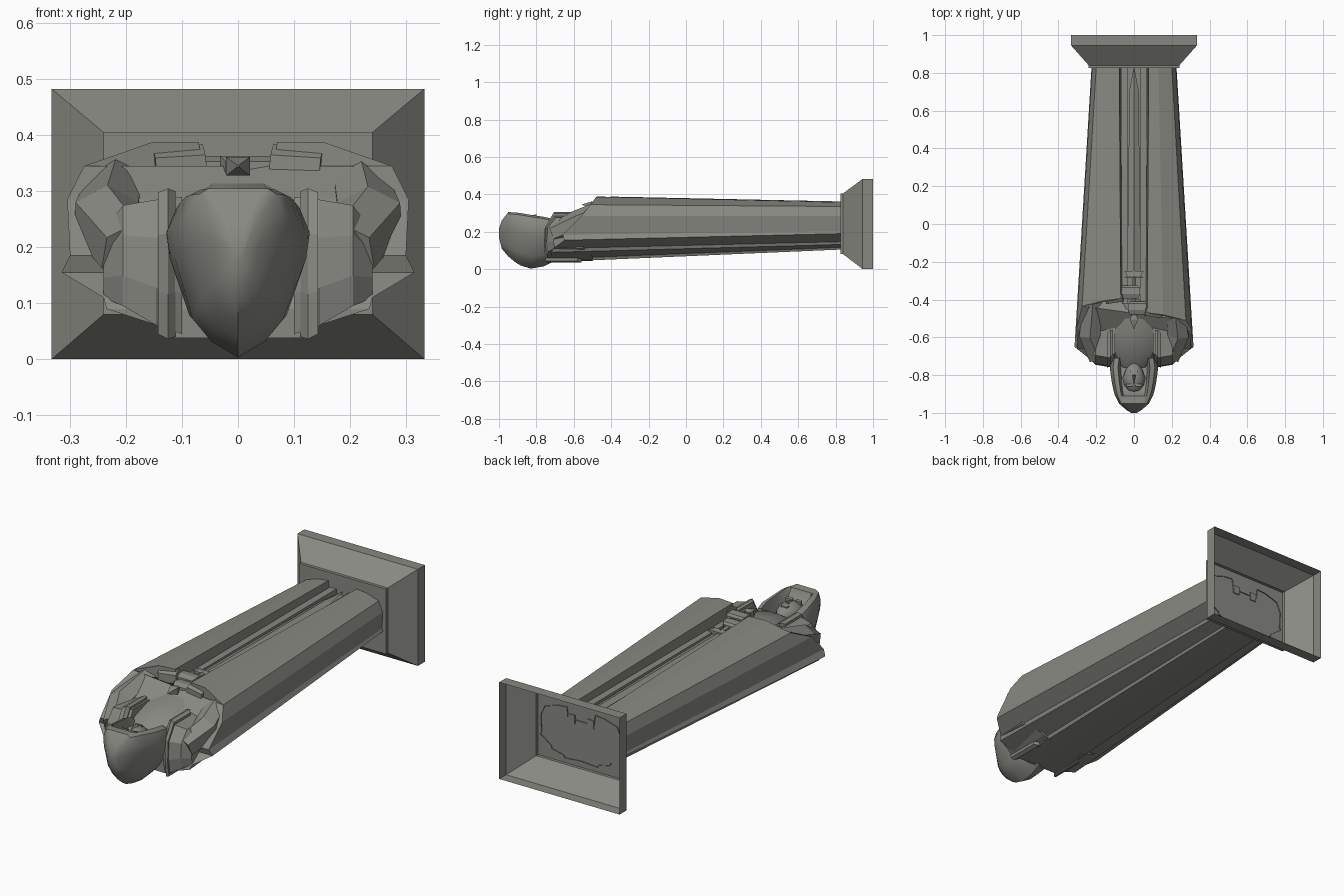
import bpy, bmesh, math
from mathutils import Vector

if "Cube" in bpy.data.objects:
    bpy.data.objects.remove(bpy.data.objects["Cube"])

stone = bpy.data.materials.new("grey_stone")
stone.diffuse_color = (0.25, 0.25, 0.225, 1)
stone.use_nodes = True
stone.node_tree.nodes["Principled BSDF"].inputs["Base Color"].default_value = stone.diffuse_color


def make(name, verts, faces, smooth=None):
    me = bpy.data.meshes.new(name)
    me.from_pydata([tuple(v) for v in verts], [], faces)
    bm = bmesh.new()
    bm.from_mesh(me)
    bmesh.ops.recalc_face_normals(bm, faces=bm.faces)
    bm.to_mesh(me)
    bm.free()
    me.materials.append(stone)
    ob = bpy.data.objects.new(name, me)
    bpy.context.collection.objects.link(ob)
    if smooth:
        bpy.ops.object.select_all(action='DESELECT')
        ob.select_set(True)
        bpy.context.view_layer.objects.active = ob
        bpy.ops.object.shade_smooth_by_angle(angle=math.radians(smooth))
    return ob


def loft(name, rings, cap_start=True, cap_end=True, smooth=None):
    n = len(rings[0])
    verts = [v for r in rings for v in r]
    faces = [(k*n+i, k*n+(i+1) % n, (k+1)*n+(i+1) % n, (k+1)*n+i)
             for k in range(len(rings)-1) for i in range(n)]
    if cap_start:
        faces.append(tuple(range(n)))
    if cap_end:
        faces.append(tuple(range(len(verts)-n, len(verts))))
    return make(name, verts, faces, smooth)


def both(half):
    """Close a half section by mirroring it across x = 0."""
    return half + [(-x, y, z) for x, y, z in reversed(half) if x > 0]


def tube(name, pts, radii, sides=6):
    pts = [Vector(p) for p in pts]
    rings = []
    for i, p in enumerate(pts):
        d = (pts[min(i+1, len(pts)-1)] - pts[max(i-1, 0)]).normalized()
        u = d.cross(Vector((0, 0, 1))).normalized()
        v = d.cross(u)
        rings.append([p + radii[i]*(u*math.cos(a) + v*math.sin(a))
                      for a in [math.tau*(k+.5)/sides for k in range(sides)]])
    return loft(name, rings)


def rect(y, w, z0, z1, x=0):
    return [(x-w, y, z0), (x+w, y, z0), (x+w, y, z1), (x-w, y, z1)]


# Pedestal: an open shell, hollow on the far side
loft("pedestal", [rect(1.0, .333, 0, .483), rect(.945, .333, 0, .483),
                  rect(.84, .24, .08, .405), rect(.825, .24, .08, .405)], cap_start=False)

# Cloak with sleeves: head-end x, z, y then foot-end x, z
outline = [(.01, .045, -.72, .01, .112), (.12, .038, -.72, .09, .105),
           (.127, .055, -.72, .095, .117), (.235, .09, -.72, .16, .132),
           (.24, .11, -.71, .165, .147), (.315, .155, -.65, .225, .19),
           (.30, .185, -.66, .218, .202), (.305, .285, -.56, .222, .285),
           (.275, .345, -.51, .2, .335), (.155, .387, -.48, .13, .357),
           (.07, .388, -.47, .078, .362), (.058, .31, -.46, .072, .31)]
n = len(outline)
head, foot = [], []
for s in (1, -1):
    for i, (x, z, y, fx, fz) in enumerate(outline):
        # the two cuffs sit at different heights
        head.append((s*x, y + (.075 if s < 0 and i >= 8 else 0), z))
        foot.append((s*fx, .83, fz))
faces = []
for o in (0, n):
    faces += [(o+i, o+i+1, 2*n+o+i+1, 2*n+o+i) for i in range(n-1)]
    faces.append((o+8, o+9, o+10, o+11))
faces += [(i, i+1, n+i+1, n+i) for i in range(8)]
faces += [(8, 11, n+11, n+8), (0, n, 3*n, 2*n), (11, n+11, 3*n+11, 2*n+11)]
make("cloak", head + foot, faces)

# Inner robe panels either side of the blade
for s, side in ((1, "right"), (-1, "left")):
    loft("robe_panel_" + side, [rect(-.42, .016, .29, .335, s*.048),
                                rect(.83, .018, .29, .332, s*.052)])


# Chest and neck
def chest(y, w, z0, z1):
    return both([(w*.4, y, z0), (w*.9, y, z0+.04), (w, y, (z0+z1)/2),
                 (w*.85, y, z1-.03), (w*.35, y, z1)])


loft("chest", [chest(-.76, .07, .1, .23), chest(-.69, .115, .05, .275),
               chest(-.57, .14, .06, .306), chest(-.4, .12, .08, .325)], smooth=30)

# Shoulders, collar bands, upper arms and cuffs
for s, side in ((1, "right"), (-1, "left")):
    def pad(x, y0, y1, z0, z1):
        h = z1-z0
        return [(s*x, y0+.01, z0), (s*x, y0, z0+h*.3), (s*x, y0+.005, z0+h*.7),
                (s*x, y0+.05, z1), (s*x, y1, z1), (s*x, y1, z0)]
    loft("shoulder_" + side, [pad(.1, -.735, -.5, .045, .29), pad(.145, -.755, -.5, .06, .285),
                              pad(.205, -.745, -.52, .095, .275), pad(.24, -.71, -.55, .11, .23)])
    loft("collar_" + side, [pad(.112, -.74, -.56, .04, .30), pad(.125, -.755, -.56, .036, .305),
                            pad(.143, -.76, -.58, .045, .298)])
    dy = 0 if s > 0 else .075
    tube("upper_arm_" + side, [(s*.19, -.70, .19), (s*.235, -.58, .25), (s*.215, -.46+dy, .31)],
         [.06, .065, .055])
    tube("forearm_" + side, [(s*.15, -.46+dy, .337), (s*.06, -.45+dy, .345)], [.045, .04])


# Hood with a sunken face opening
def hood(y, w, z0, z1, r):
    h = z1-z0
    return both([(0, y, z0), (w*.4, y, z0+h*.1), (w*.68, y, z0+h*.24), (w*.95, y, z0+h*.62),
                 (w, y, z0+h*.8), (w*.86, y, z1-.01), (w*.66, y, z1), (w*.55, y, z1-r),
                 (0, y, z1-r)])


loft("hood", [hood(-1.0, .015, .17, .215, 0), hood(-.985, .04, .11, .26, 0),
              hood(-.95, .08, .068, .305, 0), hood(-.91, .1, .035, .303, 0),
              hood(-.885, .108, .02, .3, .05), hood(-.83, .119, .003, .29, .07),
              hood(-.76, .128, .015, .28, .08), hood(-.71, .12, .04, .268, .07)], smooth=40)

# Face
bm = bmesh.new()
bmesh.ops.create_uvsphere(bm, u_segments=12, v_segments=8, radius=1)
pts = [(v.co.x*.06*(1-.25*max(v.co.y, 0)), -.815+v.co.y*.085, .225+v.co.z*.055) for v in bm.verts]
polys = [[v.index for v in f.verts] for f in bm.faces]
bm.free()
make("face", pts, polys, 40)
make("nose", [(0, -.85, .277), (-.014, -.8, .27), (.014, -.8, .27), (0, -.8, .294)],
     [(0, 1, 2), (0, 1, 3), (0, 2, 3), (1, 2, 3)])
loft("mouth", [rect(-.785, .02, .265, .279), rect(-.772, .016, .262, .275)])
for s, side in ((1, "right"), (-1, "left")):
    loft("brow_" + side, [rect(-.86, .015, .265, .281, s*.024), rect(-.848, .017, .262, .278, s*.026)])

# Hands, one above the other on the grip
for name, x, y in (("right_hand", .02, -.445), ("left_hand", -.02, -.36)):
    loft(name, [rect(y-.035, .042, .32, .353, x), rect(y-.01, .052, .315, .363, x),
                rect(y+.025, .05, .315, .36, x), rect(y+.035, .04, .32, .35, x)])

# Sword: pommel, grip, guard and pointed blade
loft("pommel", [rect(-.555, .002, .343, .347), rect(-.505, .021, .328, .361),
                rect(-.485, .014, .333, .356)])
tube("grip", [(0, -.49, .343), (0, -.27, .335)], [.013, .013])
loft("guard", [rect(-.285, .05, .32, .345), rect(-.275, .035, .318, .348),
               rect(-.25, .05, .32, .345)])


def blade(y, w, t):
    return [(-w, y, .325), (0, y, .325-t), (w, y, .325), (0, y, .325+t)]


loft("blade", [blade(-.26, .032, .014), blade(.7, .026, .012), blade(.825, .002, .002)])
